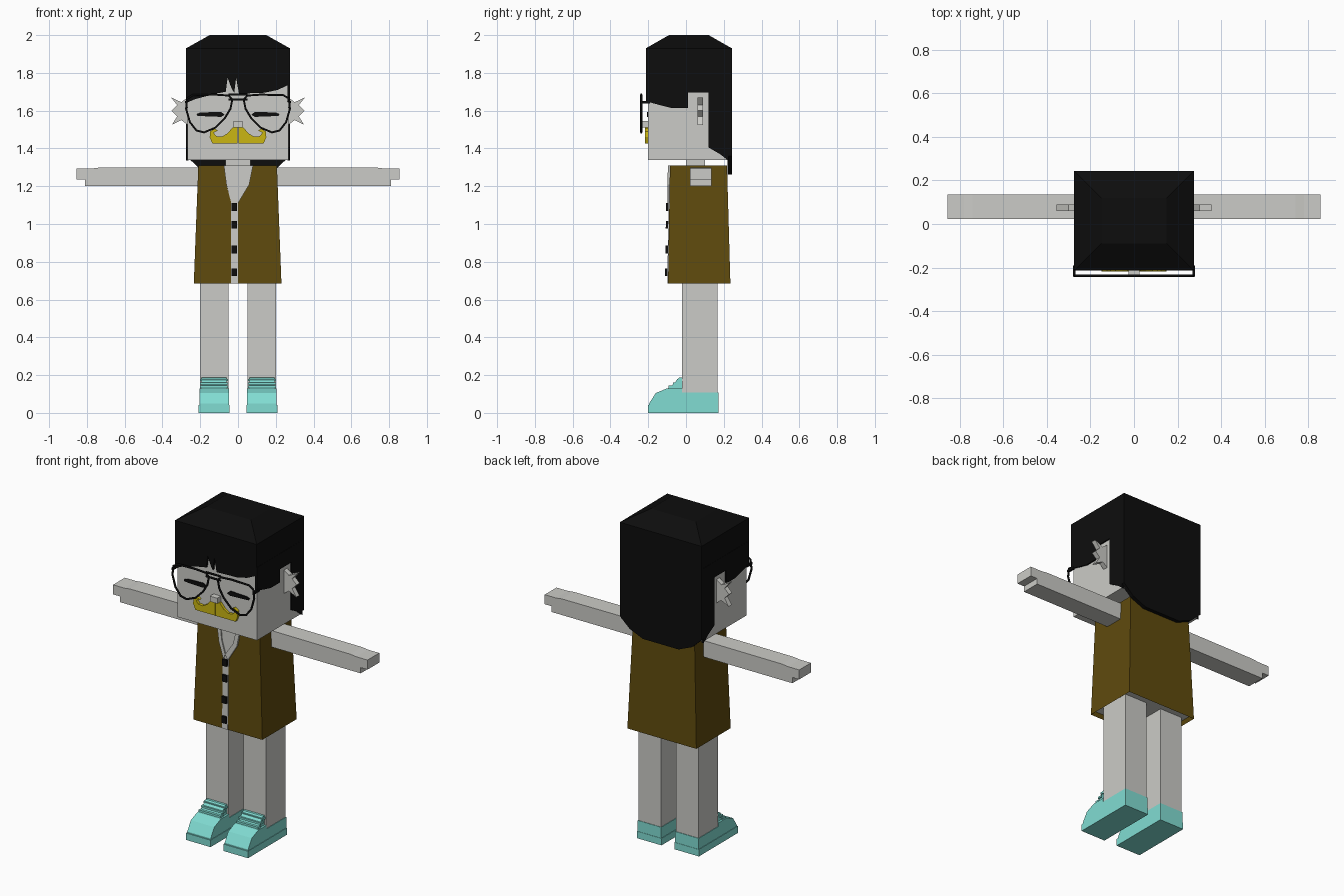
import bpy
import bmesh
from mathutils import Vector

cube = bpy.data.objects.get("Cube")
if cube:
    bpy.data.objects.remove(cube, do_unlink=True)


def material(name, r, g, b):
    m = bpy.data.materials.new(name)
    m.use_nodes = True
    m.diffuse_color = (r, g, b, 1)
    m.node_tree.nodes["Principled BSDF"].inputs["Base Color"].default_value = (r, g, b, 1)
    return m


SKIN = material("pale grey skin", 0.60, 0.60, 0.57)
BLACK = material("black", 0.004, 0.004, 0.004)
BROWN = material("brown cloth", 0.115, 0.069, 0.004)
YELLOW = material("yellow", 0.60, 0.47, 0.006)
TEAL = material("teal shoe", 0.22, 0.72, 0.65)


def add(name, data, mat, mirror=False):
    data.materials.append(mat)
    ob = bpy.data.objects.new(name, data)
    bpy.context.collection.objects.link(ob)
    if mirror:
        ob.modifiers.new("Mirror", 'MIRROR').use_mirror_merge = False
    return ob


def finish(name, bm, mat, mirror):
    bmesh.ops.recalc_face_normals(bm, faces=bm.faces[:])
    me = bpy.data.meshes.new(name)
    bm.to_mesh(me)
    bm.free()
    return add(name, me, mat, mirror)


def prism(name, pts, axis, a, b, mat, mirror=False):
    """Extrude an outline: (y, z) along x, or (x, z) along y."""
    bm = bmesh.new()
    place = (lambda p: (a, *p)) if axis == 'x' else (lambda p: (p[0], a, p[1]))
    face = bm.faces.new([bm.verts.new(place(p)) for p in pts])
    new = bmesh.ops.extrude_face_region(bm, geom=[face])["geom"]
    step = Vector((b - a, 0, 0)) if axis == 'x' else Vector((0, b - a, 0))
    bmesh.ops.translate(bm, vec=step, verts=[v for v in new if isinstance(v, bmesh.types.BMVert)])
    return finish(name, bm, mat, mirror)


def box(name, x, y, z, mat, mirror=False, top=None):
    """Box from ranges; top gives other x and y ranges for the upper face."""
    bm = bmesh.new()
    bmesh.ops.create_cube(bm, size=1)
    for v in bm.verts:
        i, j, k = (int(c > 0) for c in v.co)
        rx, ry = top if top and k else (x, y)
        v.co = (rx[i], ry[j], z[k])
    return finish(name, bm, mat, mirror)


def wire(name, pts, y, radius, mat, cyclic=True, mirror=True):
    cu = bpy.data.curves.new(name, 'CURVE')
    cu.dimensions = '3D'
    cu.bevel_depth = radius
    cu.bevel_resolution = 1
    cu.use_fill_caps = True
    s = cu.splines.new('POLY')
    s.points.add(len(pts) - 1)
    for p, (x, z) in zip(s.points, pts):
        p.co = (x, y, z, 1)
    s.use_cyclic_u = cyclic
    return add(name, cu, mat, mirror)


# Head and neck
box("head", (-.268, .268), (-.2, .222), (1.34, 1.79), SKIN)
box("neck", (-.065, .065), (0, .1), (1.28, 1.35), SKIN)

# Hair: crown, jagged fringe, side locks and long rounded back
box("hair_crown", (-.275, .275), (-.213, .243), (1.79, 1.93), BLACK)
box("hair_top", (-.275, .275), (-.213, .243), (1.93, 2.0), BLACK,
    top=((-.15, .15), (-.09, .12)))
prism("hair_fringe", [(-.275, 1.79), (-.275, 1.64), (-.23, 1.66), (-.12, 1.69), (-.065, 1.70),
                      (-.055, 1.775), (-.035, 1.72), (-.02, 1.695), (-.01, 1.775), (.005, 1.69),
                      (.14, 1.695), (.21, 1.71), (.275, 1.74), (.275, 1.79)],
      'y', -.213, -.195, BLACK)
prism("hair_side", [(-.213, 1.79), (-.213, 1.65), (-.14, 1.63), (-.08, 1.615), (.01, 1.615),
                    (.01, 1.695), (.12, 1.695), (.12, 1.405), (.18, 1.37), (.225, 1.335),
                    (.225, 1.79)], 'x', .262, .276, BLACK, True)
prism("hair_back", [(-.275, 1.79), (-.275, 1.36), (-.21, 1.30), (-.12, 1.262), (.12, 1.262),
                    (.21, 1.30), (.275, 1.36), (.275, 1.79)], 'y', .22, .243, BLACK)

# Spiky ears
prism("ear", [(.26, 1.675), (.30, 1.645), (.355, 1.67), (.322, 1.63), (.352, 1.6),
              (.322, 1.57), (.35, 1.525), (.30, 1.55), (.26, 1.52)], 'y', .06, .09, SKIN, True)

# Face
prism("eye", [(.07, 1.578), (.09, 1.567), (.215, 1.572), (.22, 1.582), (.20, 1.59),
              (.09, 1.594)], 'y', -.207, -.198, BLACK, True)
box("nose", (-.025, .025), (-.235, -.195), (1.512, 1.545), SKIN)
prism("moustache", [(.002, 1.515), (.03, 1.51), (.055, 1.48), (.085, 1.462), (.115, 1.465),
                    (.13, 1.483), (.105, 1.495), (.125, 1.505), (.147, 1.49), (.15, 1.46),
                    (.135, 1.425), (.002, 1.425)], 'y', -.217, -.195, YELLOW, True)

# Aviator glasses
wire("glasses_rim", [(.03, 1.66), (.05, 1.68), (.12, 1.685), (.24, 1.682), (.268, 1.665),
                     (.275, 1.61), (.255, 1.54), (.22, 1.495), (.18, 1.485), (.12, 1.51),
                     (.07, 1.56), (.04, 1.61)], -.237, .006, BLACK)
for z in (1.66, 1.685):
    wire("glasses_bridge", [(-.05, z), (.05, z)], -.237, .006, BLACK, False, False)
box("glasses_temple", (.268, .28), (-.24, -.19), (1.638, 1.652), BLACK, True)

# Sleeveless vest, with the hollow hem showing the body inside
vest = box("vest", (-.234, .23), (-.095, .235), (.685, 1.31), BROWN,
           top=((-.21, .206), (-.085, .217)))
vest.data.materials.append(SKIN)
bm = bmesh.new()
bm.from_mesh(vest.data)
hem = min(bm.faces, key=lambda f: f.calc_center_median().z)
bmesh.ops.inset_region(bm, faces=[hem], thickness=.012)
hem.material_index = 1
bmesh.ops.translate(bm, vec=(0, 0, .025), verts=hem.verts[:])
bm.to_mesh(vest.data)
bm.free()


def lean(ob):
    # follow the slope of the vest front
    for v in ob.data.vertices:
        v.co.y += (v.co.z - 1.31) * .016


# Open neckline, collar bands and button strip
lean(prism("shirt_front", [(-.075, 1.311), (-.062, 1.21), (-.038, 1.12), (-.038, .686),
                           (0, .686), (0, 1.12), (.06, 1.21), (.08, 1.311)],
           'y', -.089, -.08, SKIN))
for name, band in (
        ("collar_right", [(-.075, 1.311), (-.062, 1.21), (-.03, 1.11), (-.018, 1.14),
                          (-.042, 1.22), (-.052, 1.311)]),
        ("collar_left", [(.08, 1.311), (.06, 1.21), (0, 1.11), (-.018, 1.14),
                         (.035, 1.22), (.055, 1.311)])):
    lean(prism(name, band, 'y', -.096, -.085, SKIN))
for z in (1.09, .995, .865, .745):
    lean(box("button", (-.034, -.004), (-.102, -.085), (z - .02, z + .02), BLACK))

# Arms with stepped hands
prism("arm", [(.20, 1.2), (.81, 1.2), (.81, 1.235), (.856, 1.235), (.856, 1.293),
              (.78, 1.293), (.74, 1.298), (.20, 1.3)], 'y', .022, .135, SKIN, True)

# Legs and shoes
box("leg", (.05, .202), (-.02, .168), (.08, .72), SKIN, True)
prism("shoe", [(-.195, .03), (-.195, .05), (-.16, .105), (-.10, .13), (-.02, .13), (-.02, .108),
               (.171, .108), (.171, .03)], 'x', .047, .205, TEAL, True)
box("shoe_sole", (.044, .208), (-.201, .173), (0, .042), TEAL, True)
prism("shoe_tongue", [(-.11, .12), (-.08, .14), (-.035, .188), (-.018, .188), (-.018, .12)],
      'x', .06, .193, TEAL, True)
for i in range(3):
    y, z = -.085 + i * .022, .138 + i * .018
    box("shoe_lace", (.053, .2), (y - .007, y + .02), (z - .006, z + .006), TEAL, True)
